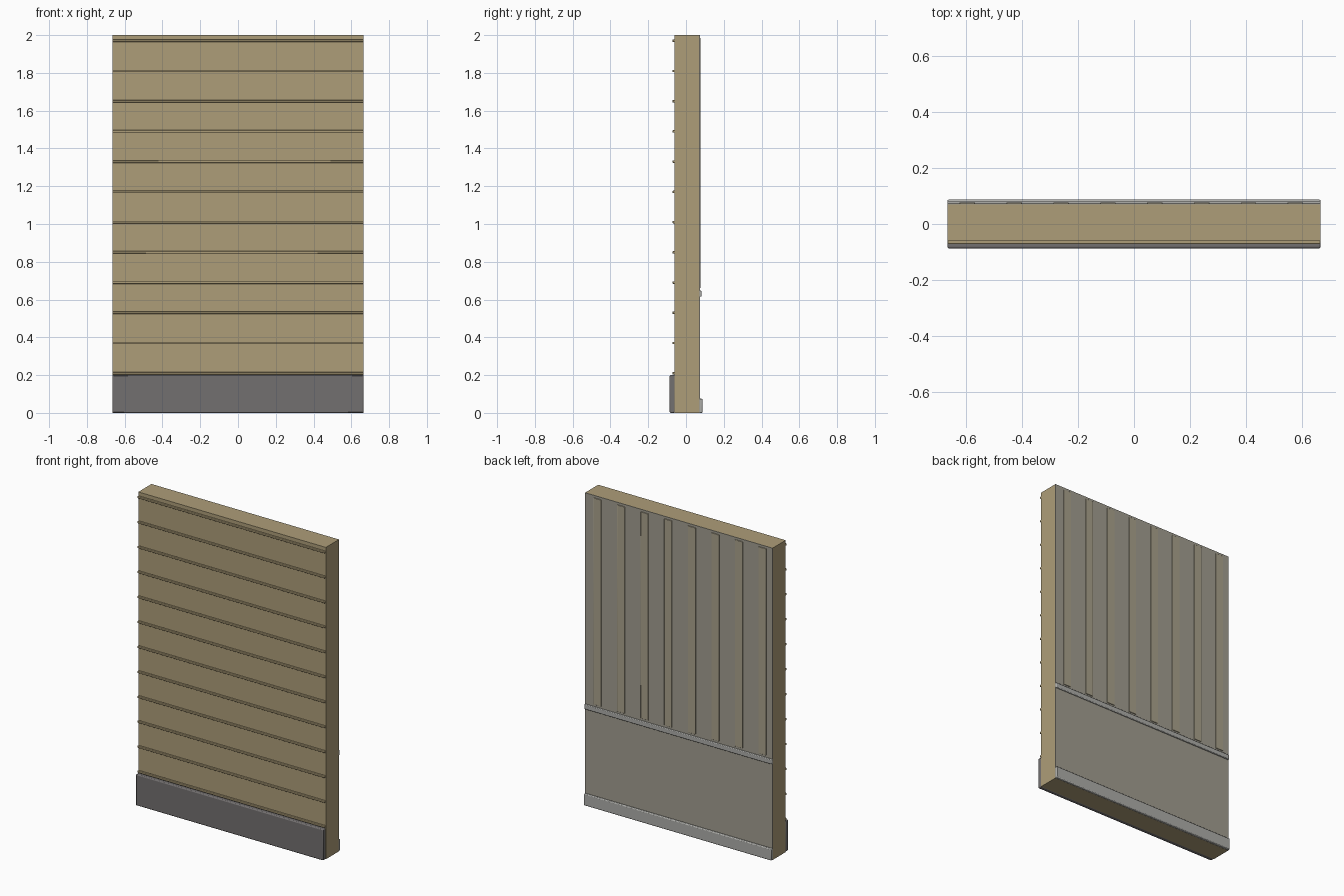
import bpy

if "Cube" in bpy.data.objects:
    bpy.data.objects.remove(bpy.data.objects["Cube"])


def material(name, rgb):
    m = bpy.data.materials.new(name)
    m.diffuse_color = (*rgb, 1)
    m.use_nodes = True
    m.node_tree.nodes["Principled BSDF"].inputs["Base Color"].default_value = m.diffuse_color
    return m


tan = material("tan", (0.42, 0.34, 0.19))
stripe_tan = material("stripe_tan", (0.40, 0.36, 0.26))
plaster = material("plaster", (0.36, 0.34, 0.28))
dark = material("dark_grey", (0.17, 0.16, 0.16))
light = material("light_grey", (0.42, 0.42, 0.40))

X = 0.665  # half width of the wall


def box(name, x, y, z, mat, bevel=0.0, segments=2):
    """Box from (min, max) ranges, with optional rounded edges."""
    bpy.ops.mesh.primitive_cube_add(size=1, location=[sum(r) / 2 for r in (x, y, z)])
    o = bpy.context.object
    o.name = name
    o.scale = [r[1] - r[0] for r in (x, y, z)]
    bpy.ops.object.transform_apply(location=False, rotation=False, scale=True)
    o.data.materials.append(mat)
    if bevel:
        b = o.modifiers.new("bevel", "BEVEL")
        b.width = bevel
        b.segments = segments
        bpy.ops.object.shade_smooth_by_angle()
    return o


W = (-X, X)

# Wall core and the thin inner lining on its back
box("wall_core", W, (-0.06, 0.07), (0, 2), tan)
box("inner_lining", W, (0.07, 0.073), (0, 2), plaster)

# Front cladding: horizontal beads between boards
for i in range(12):
    z = 0.21 + 0.16 * i
    box(f"cladding_bead_{i}", W, (-0.071, -0.058), (z - 0.0065, z + 0.0065), tan, 0.003)

# Front plinth
box("plinth", W, (-0.087, -0.058), (0, 0.2), dark, 0.006)

# Back skirting board and chair rail
box("skirting_board", W, (0.07, 0.087), (0, 0.075), light, 0.005)
box("chair_rail", W, (0.07, 0.082), (0.615, 0.647), light, 0.004)

# Back raised vertical stripes above the rail
for i in range(8):
    x = -0.594 + 0.167 * i
    box(f"wall_stripe_{i}", (x - 0.0275, x + 0.0275), (0.07, 0.077), (0.66, 1.985), stripe_tan, 0.002)
